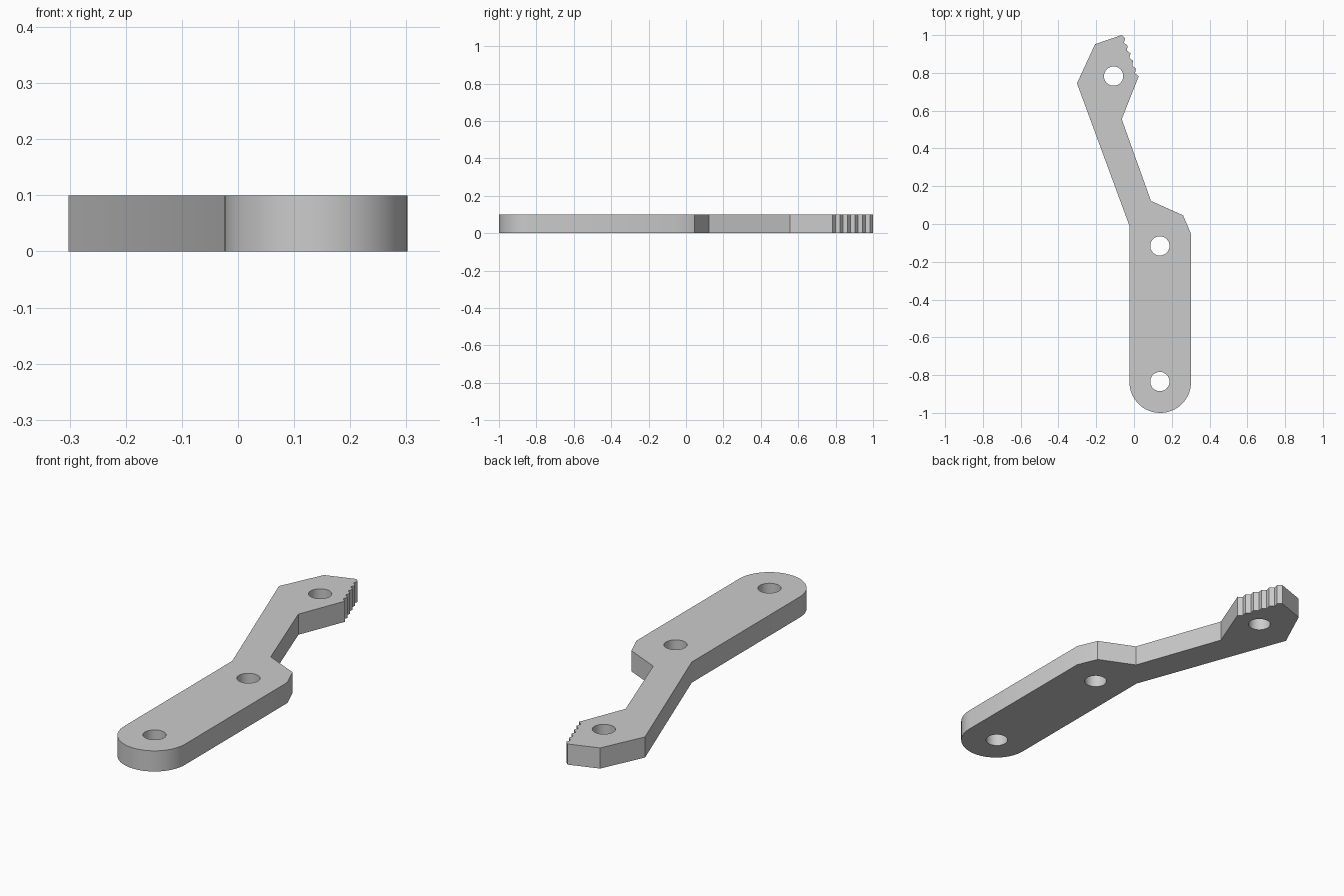
import bpy
import bmesh
from math import radians, pi, cos, sin
from mathutils import Vector

cube = bpy.data.objects.get("Cube")
if cube:
    bpy.data.objects.remove(cube, do_unlink=True)

THICK = 0.1
HOLE_R = 0.051
END = Vector((0.139, -0.837))      # centre of the rounded end
END_R = 0.163
HOLES = [(0.137, -0.834), (0.137, -0.116), (-0.108, 0.783)]

grey = bpy.data.materials.new("plain grey")
grey.use_nodes = True
colour = (0.6, 0.6, 0.6, 1)
grey.diffuse_color = colour
grey.node_tree.nodes["Principled BSDF"].inputs["Base Color"].default_value = colour


def extrude_outline(name, points, z0, z1):
    """Solid prism from a counter-clockwise outline."""
    bm = bmesh.new()
    face = bm.faces.new([bm.verts.new((p[0], p[1], z0)) for p in points])
    ext = bmesh.ops.extrude_face_region(bm, geom=[face])
    top = [v for v in ext["geom"] if isinstance(v, bmesh.types.BMVert)]
    bmesh.ops.translate(bm, verts=top, vec=(0, 0, z1 - z0))
    bmesh.ops.recalc_face_normals(bm, faces=bm.faces)
    mesh = bpy.data.meshes.new(name)
    bm.to_mesh(mesh)
    bm.free()
    mesh.materials.append(grey)
    obj = bpy.data.objects.new(name, mesh)
    bpy.context.collection.objects.link(obj)
    return obj


def arc(centre, radius, start, sweep, steps):
    return [(centre[0] + radius * cos(start + sweep * i / steps),
             centre[1] + radius * sin(start + sweep * i / steps))
            for i in range(steps + 1)]


# Rounded handle end, shoulder and neck
outline = arc(END, END_R, pi, pi, 32)
outline += [(0.302, -0.053), (0.26, 0.046), (0.09, 0.122), (-0.065, 0.555)]

# Row of teeth along the jaw
tip, pitch, valley = Vector((0.025, 0.782)), Vector((-0.0145, 0.0404)), Vector((-0.02, 0.016))
for i in range(6):
    outline += [tip + pitch * i, tip + pitch * i + valley]

# Back of the jaw and inner corner
outline[-1] = (-0.066, 1.0)
outline += [(-0.206, 0.952), (-0.302, 0.745), (-0.024, -0.01)]
lever = extrude_outline("toothed_lever", outline, 0, THICK)

# Pivot holes
for i, centre in enumerate(HOLES):
    ring = arc(centre, HOLE_R, 0, 2 * pi, 32)[:-1]
    cutter = extrude_outline(f"hole_cutter_{i + 1}", ring, -THICK, 2 * THICK)
    cutter.hide_render = True
    cut = lever.modifiers.new("pivot hole", "BOOLEAN")
    cut.operation = "DIFFERENCE"
    cut.solver = "EXACT"
    cut.object = cutter
    bpy.context.view_layer.objects.active = lever
    bpy.ops.object.modifier_apply(modifier=cut.name)
    bpy.data.objects.remove(cutter, do_unlink=True)

# Soft shading on curves, crisp corners
bpy.ops.object.select_all(action="DESELECT")
lever.select_set(True)
bpy.context.view_layer.objects.active = lever
bpy.ops.object.shade_smooth_by_angle(angle=radians(30))
